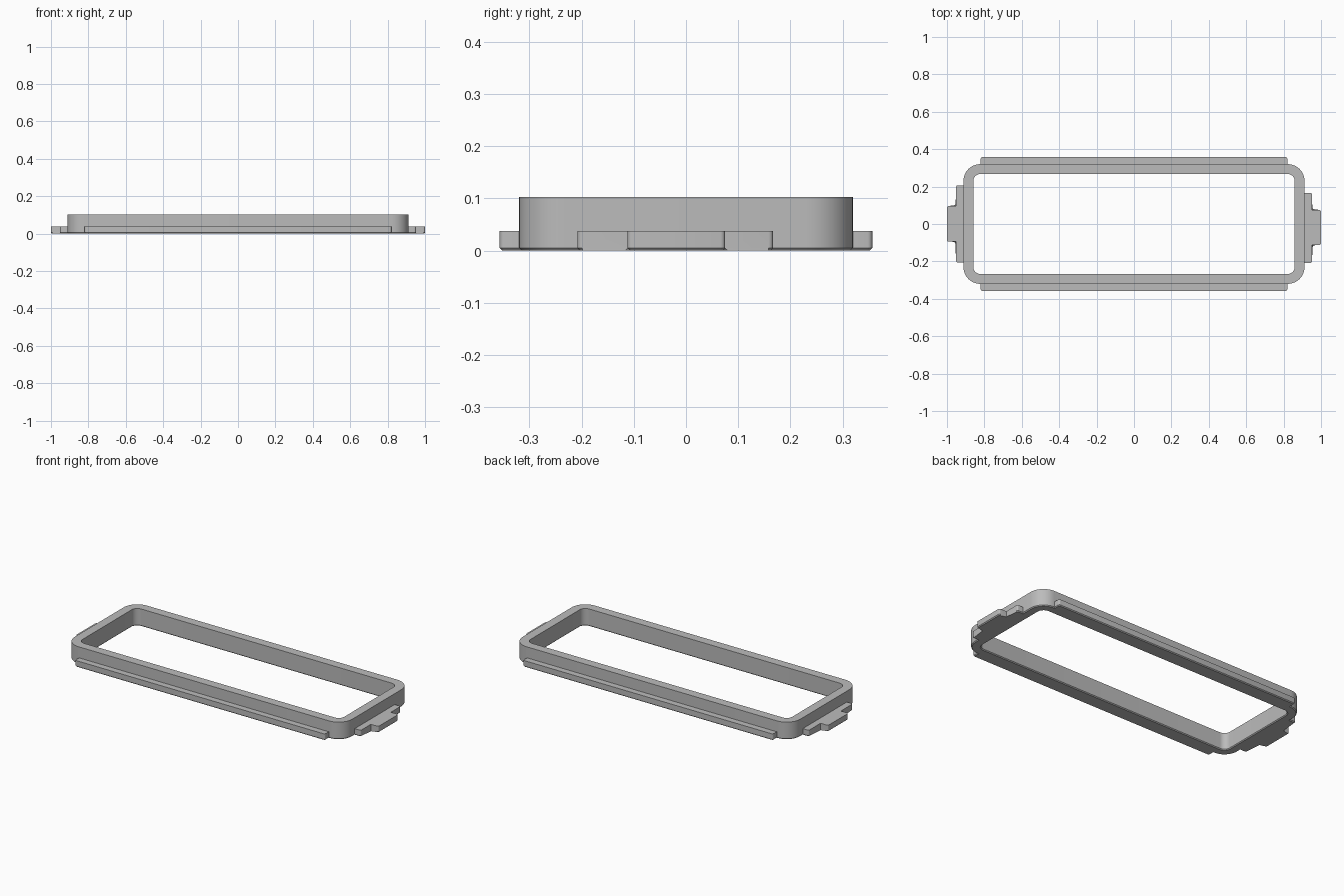
import bpy, bmesh, math
from mathutils import Vector

cube = bpy.data.objects.get("Cube")
if cube:
    bpy.data.objects.remove(cube)

grey = bpy.data.materials.new("plain grey")
grey.use_nodes = True
grey.diffuse_color = (0.5, 0.5, 0.5, 1)
grey.node_tree.nodes["Principled BSDF"].inputs["Base Color"].default_value = grey.diffuse_color

HX, HY, HEIGHT = 0.912, 0.32, 0.103   # outer half sizes and height of the wall
WALL, TAB_TOP, EDGE = 0.053, 0.038, 0.005
ROUND = 0.009                         # rounding of the tab corners


def rounded(corners, steps):
    """Outline from (x, y, radius) square corners."""
    pts = []
    for i, (x, y, r) in enumerate(corners):
        p = Vector((x, y))
        if r == 0:
            pts.append(p)
            continue
        a = (Vector(corners[i - 1][:2]) - p).normalized() * r
        b = (Vector(corners[(i + 1) % len(corners)][:2]) - p).normalized() * r
        for k in range(steps + 1):
            t = math.pi / 2 * k / steps
            pts.append(p + a + b - b * math.cos(t) - a * math.sin(t))
    return pts


def finish(bm, name):
    bmesh.ops.recalc_face_normals(bm, faces=bm.faces)
    mesh = bpy.data.meshes.new(name)
    bm.to_mesh(mesh)
    bm.free()
    mesh.materials.append(grey)
    obj = bpy.data.objects.new(name, mesh)
    bpy.context.collection.objects.link(obj)
    bpy.ops.object.select_all(action='DESELECT')
    obj.select_set(True)
    bpy.context.view_layer.objects.active = obj
    bpy.ops.object.shade_smooth_by_angle(angle=math.radians(30))


def frame_wall():
    """Sweep the wall section (inset, z) round the rounded rectangle."""
    section = [(0, EDGE), (0, HEIGHT), (WALL, HEIGHT),
               (WALL, EDGE), (WALL - EDGE, 0), (EDGE, 0)]
    bm = bmesh.new()
    loops = []
    for inset, z in section:
        x, y, r = HX - inset, HY - inset, 0.09 - inset
        outline = rounded([(x, y, r), (-x, y, r), (-x, -y, r), (x, -y, r)], 12)
        loops.append([bm.verts.new((p.x, p.y, z)) for p in outline])
    for i, low in enumerate(loops):
        high = loops[(i + 1) % len(loops)]
        for j in range(len(low)):
            k = (j + 1) % len(low)
            bm.faces.new((low[j], low[k], high[k], high[j]))
    finish(bm, "frame_wall")


def tab(name, corners):
    """Extrude a tab; its first and last corners are the root in the wall."""
    outline = rounded(corners, 4)
    bm = bmesh.new()
    base = [bm.verts.new((p.x, p.y, 0)) for p in outline]
    top = [bm.verts.new((p.x, p.y, TAB_TOP)) for p in outline]
    bm.faces.new(base)
    bm.faces.new(top)
    for i in range(len(base)):
        bm.faces.new((base[i - 1], base[i], top[i], top[i - 1]))
    lower = [bm.edges.get((base[i - 1], base[i])) for i in range(1, len(base))]
    bmesh.ops.bevel(bm, geom=lower, offset=EDGE, segments=1, affect='EDGES')
    finish(bm, name)


def end_tab(name, side, step, tip):
    """Two-step tab on a short end: y ranges of the step and of the tip."""
    root, mid, far = side * (HX - EDGE), side * 0.951, side
    tab(name, [(root, step[0], 0), (mid, step[0], ROUND), (mid, tip[0], 0),
               (far, tip[0], ROUND), (far, tip[1], ROUND), (mid, tip[1], 0),
               (mid, step[1], ROUND), (root, step[1], 0)])


frame_wall()

# Long strips along front and back
for name, side in (("front_strip", -1), ("back_strip", 1)):
    root, far = side * (HY - EDGE), side * 0.357
    tab(name, [(-0.82, root, 0), (-0.82, far, ROUND),
               (0.82, far, ROUND), (0.82, root, 0)])

# Stepped tabs on the short ends
end_tab("left_tab", 1, (-0.208, 0.167), (-0.112, 0.075))
end_tab("right_tab", -1, (-0.206, 0.207), (-0.094, 0.096))
